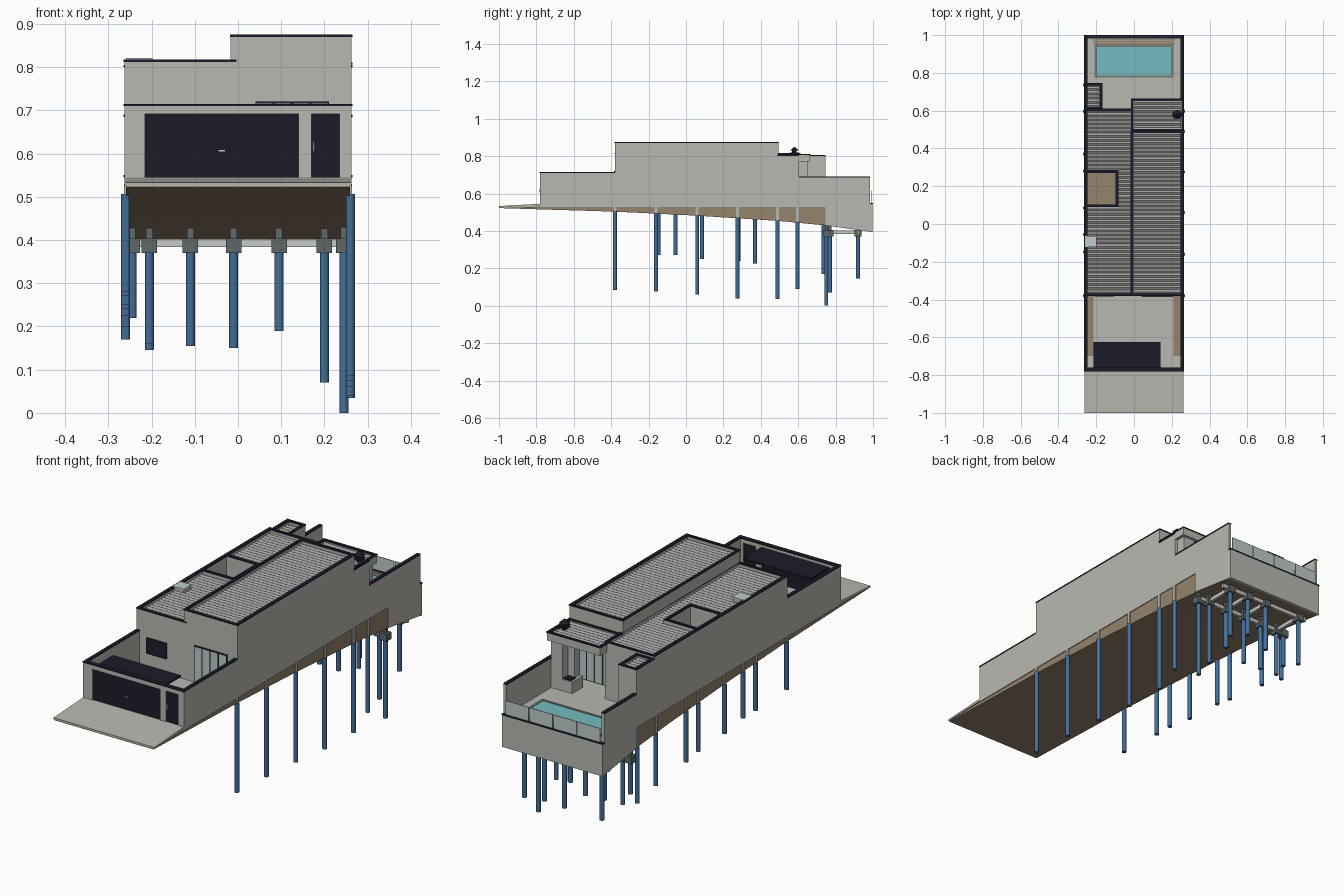
import bpy, bmesh, math

cube = bpy.data.objects.get("Cube")
if cube:
    bpy.data.objects.remove(cube)


def material(name, *rgb):
    m = bpy.data.materials.new(name)
    m.use_nodes = True
    col = [(c / 255) ** 2.2 for c in rgb] + [1]
    m.diffuse_color = col
    m.node_tree.nodes["Principled BSDF"].inputs["Base Color"].default_value = col
    return m


WALL = material("pale grey render", 183, 183, 176)
TRIM = material("dark navy metal", 33, 33, 46)
SOIL = material("tan earth", 148, 130, 108)
STEEL = material("blue pile", 70, 110, 150)
CAP = material("slate concrete", 95, 104, 104)
GLASS = material("pale glass", 190, 202, 202)
WATER = material("pool water", 115, 188, 192)
ROOF = material("grey roof sheet", 158, 156, 154)
RIM = material("pool stone", 120, 125, 120)
BEAM = material("light concrete", 200, 200, 196)


def finish(name, bm, mat):
    bmesh.ops.recalc_face_normals(bm, faces=bm.faces)
    me = bpy.data.meshes.new(name)
    bm.to_mesh(me)
    bm.free()
    me.materials.append(mat)
    ob = bpy.data.objects.new(name, me)
    bpy.context.collection.objects.link(ob)
    return ob


def box(name, mat, x0, x1, y0, y1, z0, z1):
    bm = bmesh.new()
    bmesh.ops.create_cube(bm, size=1)
    for v in bm.verts:
        v.co = [a + (c + .5) * (b - a) for c, a, b in zip(v.co, (x0, y0, z0), (x1, y1, z1))]
    return finish(name, bm, mat)


def extrude_side(name, mat, pts, x0, x1):
    """Side outline in (y, z), extruded along x."""
    bm = bmesh.new()
    f = bm.faces.new([bm.verts.new((x0, y, z)) for y, z in pts])
    r = bmesh.ops.extrude_face_region(bm, geom=[f])
    for g in r["geom"]:
        if isinstance(g, bmesh.types.BMVert):
            g.co.x = x1
    return finish(name, bm, mat)


def cylinder(name, mat, x, y, z0, z1, r, r2=None, sides=12):
    bm = bmesh.new()
    bmesh.ops.create_cone(bm, cap_ends=True, segments=sides, radius1=r,
                          radius2=r if r2 is None else r2, depth=z1 - z0)
    bmesh.ops.translate(bm, verts=bm.verts, vec=(x, y, (z0 + z1) / 2))
    return finish(name, bm, mat)


def frame(name, mat, x0, x1, y0, y1, z0, z1, w=.014):
    """Four bars around a rectangle in plan."""
    for side, b in (("left", (x1 - w, x1, y0, y1)), ("right", (x0, x0 + w, y0, y1)),
                    ("front", (x0, x1, y0, y0 + w)), ("back", (x0, x1, y1 - w, y1))):
        box(f"{name}_{side}", mat, *b, z0, z1)


def roof_sheet(name, x0, x1, y0, y1, z):
    """Corrugated sheet with ribs running across."""
    n = round((y1 - y0) / .011)
    bm = bmesh.new()
    rows = [[bm.verts.new((x, y0 + (y1 - y0) * i / n, z + .006 * (i % 2))) for x in (x0, x1)]
            for i in range(n + 1)]
    for a, b in zip(rows, rows[1:]):
        bm.faces.new((a[0], a[1], b[1], b[0]))
    finish(name, bm, ROOF)


SLOPE = [(-1, .522), (-.38, .503), (.05, .482), (.5, .453), (.74, .43), (.99, .395)]


def ground(y):
    for (a, za), (b, zb) in zip(SLOPE, SLOPE[1:]):
        if y <= b:
            return za + (zb - za) * (y - a) / (b - a)
    return SLOPE[-1][1]


X, T, FLOOR = .263, .014, .545

# Ground wedge, driveway and floor
extrude_side("earth_wedge", SOIL, SLOPE + [(.99, .53), (-.78, .53), (-1, .525)], -X + .004, X - .004)
extrude_side("driveway", WALL, [(-1, .525), (-.78, .532), (-.78, FLOOR), (-1, .533)], -X, X)
box("ground_floor", WALL, -X, X, -.78, .985, .53, FLOOR)

# Long side walls, stepped in profile
BASE = [(.985, .397), (.745, .43), (.745, .528), (-.78, .528)]
YARD = [(-.78, .71), (-.38, .71)]
left_top = YARD + [(-.38, .87), (.49, .87), (.49, .80), (.605, .80), (.605, .685), (.985, .685)]
right_top = YARD + [(-.38, .812), (.61, .812), (.61, .80), (.745, .80), (.745, .685), (.985, .685)]
for side, outline, xa, xb in (("left", left_top, X - T, X), ("right", right_top, -X, -X + T)):
    extrude_side(f"{side}_side_wall", WALL, BASE + outline, xa, xb)
    for (a, za), (b, zb) in zip(outline, outline[1:]):
        if za == zb:
            box(f"{side}_wall_coping", TRIM, xa - .002, xb + .002, a, b, za, za + .005)

# Front wall around the garage and entrance
for i, (a, b) in enumerate(((-X, -.215), (.14, .17), (.235, X))):
    box(f"front_pier_{i}", WALL, a, b, -.78, -.762, FLOOR, .71)
box("front_lintel", WALL, -X, X, -.78, -.762, .692, .71)
box("front_coping", TRIM, -X - .002, X + .002, -.782, -.76, .71, .715)
box("garage_door", TRIM, -.215, .14, -.776, -.768, FLOOR, .692)
box("garage_canopy", TRIM, -.215, .14, -.764, -.625, .69, .698)
box("garage_handle", GLASS, -.045, -.03, -.779, -.775, .605, .608)
box("entrance_door", TRIM, .17, .235, -.776, -.768, FLOOR, .692)
box("entrance_handle", GLASS, .174, .177, -.782, -.775, .605, .628)
for side, a, b in (("left", .208, X - T), ("right", -X + T, -.215)):
    box(f"{side}_garden_bed", SOIL, a, b, -.7, -.38, FLOOR, .549)

# House front
box("low_front_wall", WALL, -X, -.005, -.38, -.366, FLOOR, .812)
box("high_front_wall", WALL, -.017, X, -.38, -.366, FLOOR, .87)
box("front_window", TRIM, -.21, -.105, -.385, -.379, .615, .69)


def glazed_door(name, x0, x1, y, z1, panes):
    box(f"{name}_frame", TRIM, x0, x1, y - .003, y + .003, FLOOR, z1)
    w = (x1 - x0) / panes
    for i in range(panes):
        box(f"{name}_pane_{i}", GLASS, x0 + i * w + .003, x0 + (i + 1) * w - .003,
            y - .005, y + .005, FLOOR + .003, z1 - .004)


glazed_door("front_glazing", .04, .21, -.382, .72, 4)

# House back and dividing walls
box("dividing_wall", WALL, -.017, -.003, -.38, .61, FLOOR, .812)
box("dividing_parapet", WALL, -.017, -.003, -.38, .495, .8, .87)
box("high_back_wall", WALL, -.017, X, .481, .495, FLOOR, .87)
box("low_back_wall", WALL, -X, -.003, .596, .61, FLOOR, .812)
glazed_door("back_glazing", .04, .21, .498, .72, 4)
box("store_room", WALL, -X, -.17, .61, .745, FLOOR, .785)
frame("store_parapet", WALL, -X, -.17, .61, .745, .785, .8)

# Roofs with parapet copings
COURT = (-X, -.083, .09, .285)
for i, (x0, x1, y0, y1) in enumerate(((-X + .005, -.015, -.37, COURT[2]),
                                      (COURT[1], -.015, COURT[2], COURT[3]),
                                      (-X + .005, -.015, COURT[3], .6))):
    roof_sheet(f"low_roof_{i}", x0, x1, y0, y1, .797)
roof_sheet("high_roof", -.008, X - .005, -.37, .485, .855)
roof_sheet("terrace_roof", -.005, X - .005, .5, .655, .798)
roof_sheet("store_roof", -X + .005, -.175, .615, .74, .788)
frame("low_coping", TRIM, -X - .002, -.003, -.382, .612, .812, .817)
frame("high_coping", TRIM, -.019, X + .002, -.382, .497, .87, .875)
frame("terrace_coping", TRIM, -.017, X + .002, .49, .665, .806, .811)
frame("store_coping", TRIM, -X - .002, -.168, .608, .747, .8, .805)
box("terrace_ceiling", WALL, -.015, X, .495, .663, .77, .796)
frame("terrace_parapet", WALL, -.015, X, .495, .663, .795, .806)

# Open courtyard in the low roof
frame("courtyard_wall", WALL, *COURT, FLOOR, .812)
frame("courtyard_coping", TRIM, *COURT, .812, .818)
box("courtyard_bed", SOIL, -X + T, -.097, .104, .271, FLOOR, .55)
box("skylight_curb", WALL, -.257, -.2, -.12, -.065, .795, .815)
box("skylight", GLASS, -.259, -.198, -.122, -.063, .815, .821)

# Terrace fireplace and flue
box("fireplace_base", WALL, .14, X - T, .57, .65, FLOOR, .6)
box("fireplace_back", WALL, .155, X - T, .57, .61, .6, .77)
box("fireplace_jamb", WALL, .19, X - T, .61, .65, .6, .77)
box("fireplace_grill", TRIM, .15, .188, .612, .645, .6, .606)
cylinder("flue", TRIM, .228, .58, .8, .832, .012)
cylinder("flue_collar", TRIM, .228, .58, .812, .82, .024)
cylinder("flue_hood", TRIM, .228, .58, .83, .848, .024, .003)

# Pool, decking and back balustrade
frame("pool_rim", RIM, -.208, .208, .775, .95, FLOOR, .551, .012)
box("pool_water", WATER, -.197, .197, .786, .94, FLOOR, .549)
for i in range(3):
    box(f"deck_board_{i}", SOIL, -.215, .215, .951 + i * .01, .959 + i * .01, FLOOR, .549)
box("back_wall", WALL, -X, X, .985, .998, .395, .545)
box("back_coping", TRIM, -X - .002, X + .002, .983, 1, .545, .55)
for i in range(4):
    w = (2 * X - 2 * T) / 4
    box(f"balustrade_pane_{i}", GLASS, -X + T + i * w + .002, -X + T + (i + 1) * w - .002,
        .989, .993, .55, .615)

# Side piles with stub columns, from the ground line down
LEFT = ((-.38, .085), (-.16, .075), (.06, .06), (.275, .04), (.49, .035), (.597, .09))
RIGHT = ((-.38, .28), (-.148, .27), (-.055, .27), (.085, .25), (.28, .24),
         (.37, .225), (.597, .2), (.735, .17))
for side, s, rows in (("left", 1, LEFT), ("right", -1, RIGHT)):
    for i, (y, z) in enumerate(rows):
        cylinder(f"{side}_pile_{i}", STEEL, s * .26, y, z, ground(y) + .003, .0105)
        xs = sorted((s * .255, s * .264))
        box(f"{side}_stub_{i}", WALL, *xs, y - .008, y + .008, ground(y), .53)

# Back piles with caps and tie beams
BACK = ((.245, .75, 0), (.2, .77, .07), (.095, .765, .19), (-.01, .765, .15), (-.11, .765, .155),
        (-.205, .765, .16), (-.245, .765, .22), (.2, .92, .145), (.095, .92, .19),
        (-.01, .92, .15), (-.205, .92, .145))
for i, (x, y, z) in enumerate(BACK):
    cylinder(f"back_pile_{i}", STEEL, x, y, z, .372, .0105)
    box(f"pile_cap_{i}", CAP, x - .018, x + .018, y - .018, y + .018, .37, .404)
    box(f"cap_stub_{i}", CAP, x - .008, x + .008, y - .008, y + .008, .4, ground(y) + .01)
for y in (.765, .92):
    box("cross_beam", BEAM, -.245, .245, y - .007, y + .007, .384, .402)
for x in (-.205, -.01, .095, .2):
    box("tie_beam", BEAM, x - .007, x + .007, .765, .92, .384, .402)
